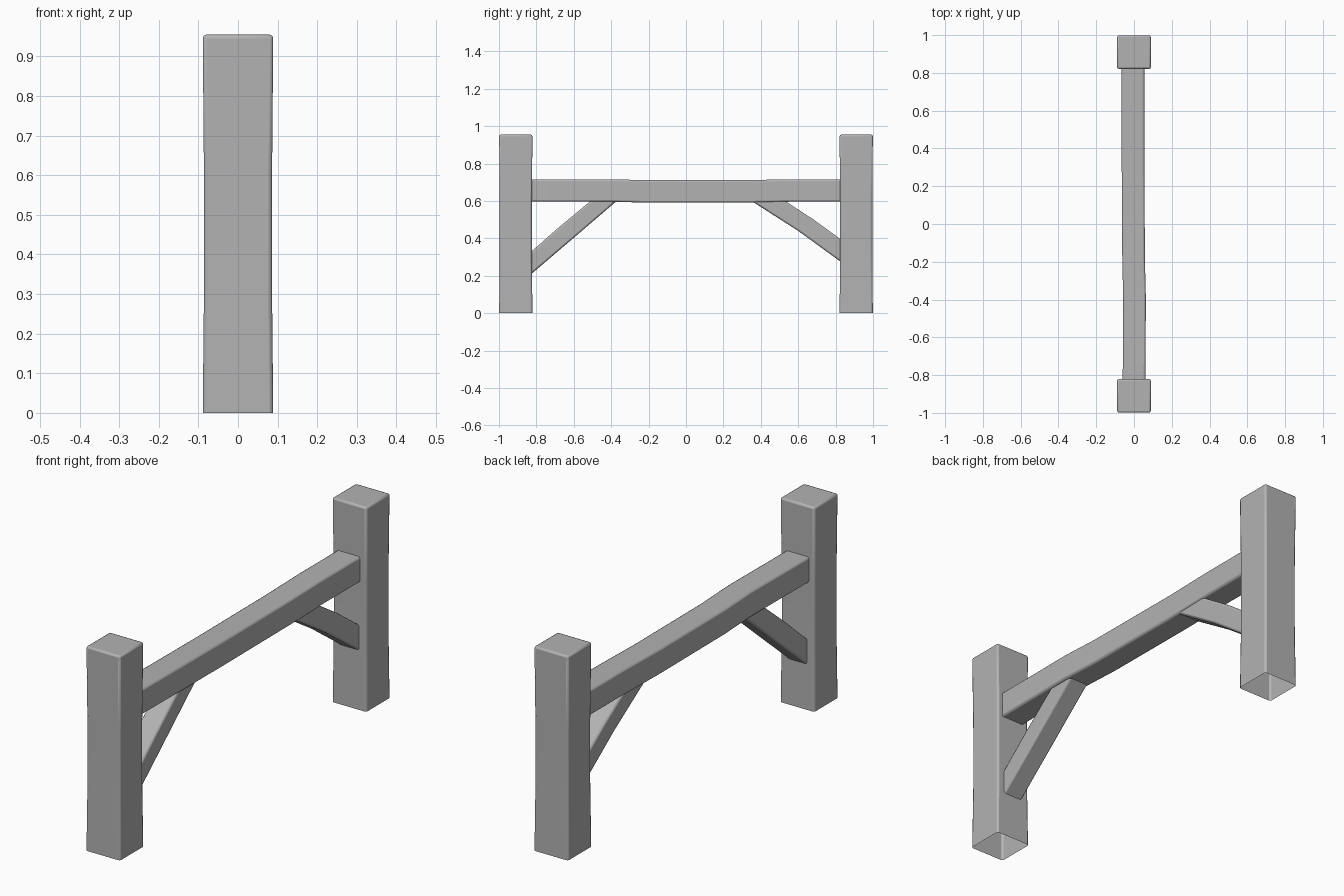
import bpy
import bmesh
from math import radians

cube = bpy.data.objects.get("Cube")
if cube:
    bpy.data.objects.remove(cube)

grey = bpy.data.materials.new("plain_grey")
grey.use_nodes = True
colour = (0.45, 0.45, 0.45, 1)
grey.diffuse_color = colour
bsdf = grey.node_tree.nodes["Principled BSDF"]
bsdf.inputs["Base Color"].default_value = colour
bsdf.inputs["Roughness"].default_value = 0.8


def timber(name, sections, bevel, cap_end=False):
    """Loft four-sided sections: (lower y,z), (upper y,z), centre x, half width."""
    bm = bmesh.new()
    rings = []
    for low, high, x, w in sections:
        corners = [(x - w, *low), (x + w, *low), (x + w, *high), (x - w, *high)]
        rings.append([bm.verts.new(c) for c in corners])
    for a, b in zip(rings, rings[1:]):
        for i in range(4):
            j = (i + 1) % 4
            bm.faces.new((a[i], a[j], b[j], b[i]))
    if cap_end:
        bm.faces.new(rings[-1])
    bmesh.ops.recalc_face_normals(bm, faces=bm.faces)
    mesh = bpy.data.meshes.new(name)
    bm.to_mesh(mesh)
    bm.free()
    mesh.materials.append(grey)
    obj = bpy.data.objects.new(name, mesh)
    bpy.context.collection.objects.link(obj)
    # Worn, rounded edges
    mod = obj.modifiers.new("worn_edges", "BEVEL")
    mod.width = bevel
    mod.segments = 2
    mod.limit_method = "ANGLE"
    mod.angle_limit = radians(40)
    bpy.context.view_layer.objects.active = obj
    obj.select_set(True)
    bpy.ops.object.shade_smooth_by_angle(angle=radians(40))
    obj.select_set(False)
    return obj


# Posts, slightly waisted and open underneath
for name, side in (("front_post", -1), ("back_post", 1)):
    levels = [(0, 0.089), (0.3, 0.086), (0.6, 0.086), (0.955, 0.089)]
    timber(name, [((side * 0.91 - w, z), (side * 0.91 + w, z), 0, w)
                  for z, w in levels], 0.009, cap_end=True)

# Crossbeam with a gentle sag and sideways wander
path = [(-0.83, 0.656, 0.0), (-0.4, 0.656, 0.003), (-0.2, 0.651, -0.002),
        (0.3, 0.651, -0.005), (0.55, 0.656, -0.005), (0.83, 0.656, -0.005)]
timber("crossbeam", [((y, z - 0.06), (y, z + 0.06), x, 0.06)
                     for y, z, x in path], 0.009)

# Diagonal braces, cut flush to post and beam
timber("front_brace", [((-0.83, 0.207), (-0.83, 0.327), 0, 0.05),
                       ((-0.60, 0.403), (-0.68, 0.459), 0, 0.05),
                       ((-0.37, 0.600), (-0.51, 0.600), 0, 0.05)], 0.009)
timber("back_brace", [((0.83, 0.273), (0.83, 0.393), 0, 0.05),
                      ((0.60, 0.440), (0.68, 0.502), 0, 0.05),
                      ((0.35, 0.600), (0.53, 0.600), 0, 0.05)], 0.009)
